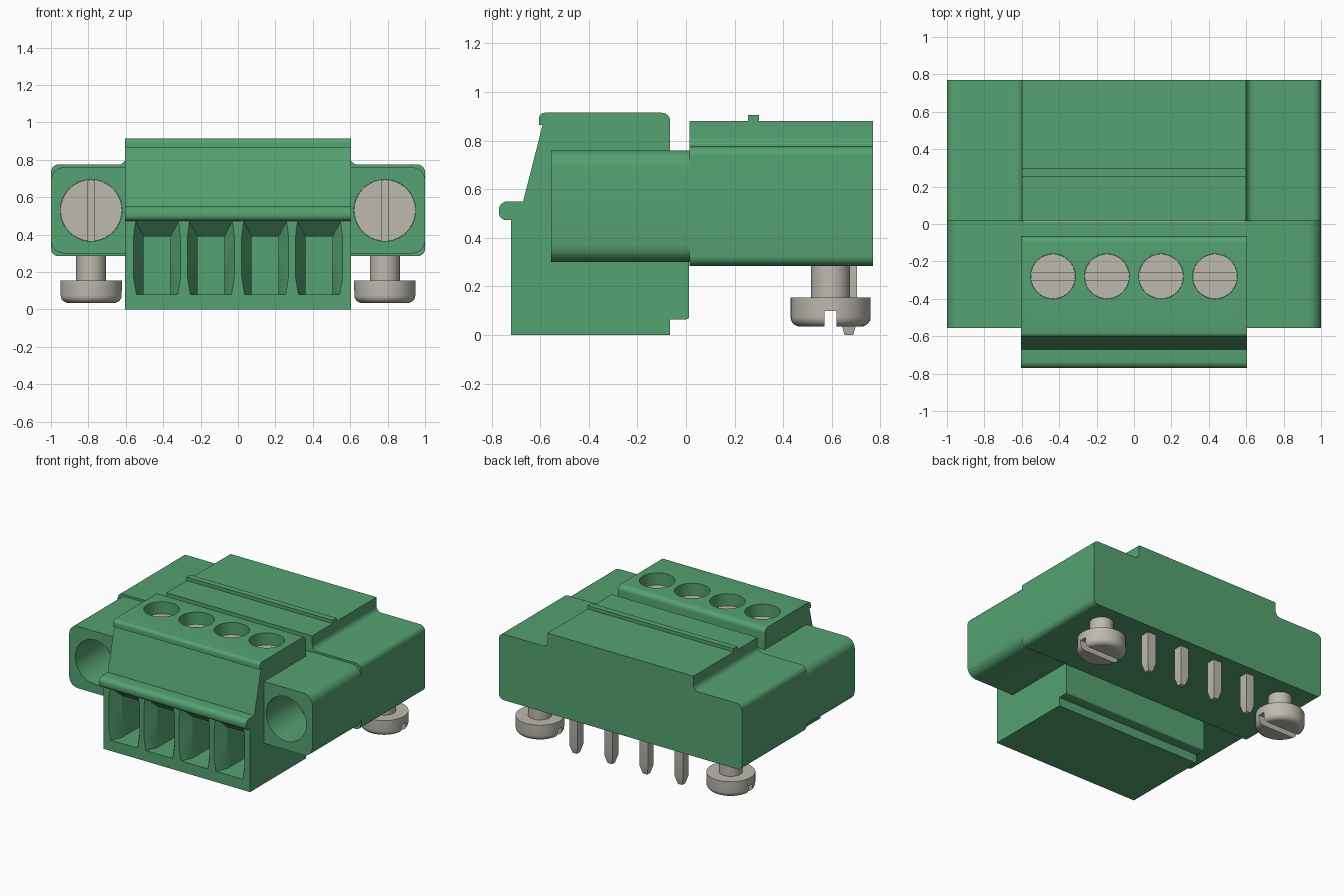
import bpy, bmesh, math
from mathutils import Matrix, Vector

if "Cube" in bpy.data.objects:
    bpy.data.objects.remove(bpy.data.objects["Cube"])


def material(name, rgb):
    m = bpy.data.materials.new(name)
    m.use_nodes = True
    m.diffuse_color = (*rgb, 1)
    m.node_tree.nodes["Principled BSDF"].inputs["Base Color"].default_value = (*rgb, 1)
    return m


GREEN = material("green plastic", (0.09, 0.36, 0.165))
METAL = material("grey metal", (0.51, 0.49, 0.43))
parts = []


def finish(name, bm, mat):
    bmesh.ops.recalc_face_normals(bm, faces=bm.faces)
    me = bpy.data.meshes.new(name)
    bm.to_mesh(me)
    bm.free()
    me.materials.append(mat)
    ob = bpy.data.objects.new(name, me)
    bpy.context.collection.objects.link(ob)
    parts.append(ob)
    return ob


def rounded(points, steps=6):
    """Replace each (u, v, radius) corner by an arc."""
    out = []
    for i, (u, v, r) in enumerate(points):
        p = Vector((u, v))
        if not r:
            out.append(p)
            continue
        a = (Vector(points[i - 1][:2]) - p).normalized()
        b = (Vector(points[(i + 1) % len(points)][:2]) - p).normalized()
        half = a.angle(b) / 2
        c = p + (a + b).normalized() * r / math.sin(half)
        start, end = p + a * r / math.tan(half) - c, p + b * r / math.tan(half) - c
        sweep = start.angle_signed(end)
        for k in range(steps + 1):
            out.append(c + Matrix.Rotation(-sweep * k / steps, 2) @ start)
    return out


def loft(name, loops, mat):
    """Skin equal-length loops of 3D points and cap both ends."""
    bm = bmesh.new()
    rings = [[bm.verts.new(p) for p in loop] for loop in loops]
    n = len(rings[0])
    for a, b in zip(rings, rings[1:]):
        for i in range(n):
            j = (i + 1) % n
            bm.faces.new((a[i], a[j], b[j], b[i]))
    bm.faces.new(rings[0])
    bm.faces.new(rings[-1])
    return finish(name, bm, mat)


def prism(name, points, axis, lo, hi, mat=GREEN):
    place = {"x": lambda u, v, t: (t, u, v), "y": lambda u, v, t: (u, t, v)}[axis]
    outline = rounded(points)
    return loft(name, [[place(p.x, p.y, t) for p in outline] for t in (lo, hi)], mat)


def box(name, size, centre, mat=GREEN):
    bm = bmesh.new()
    bmesh.ops.create_cube(bm, size=1)
    bm.transform(Matrix.Translation(centre) @ Matrix.Diagonal((*size, 1)))
    return finish(name, bm, mat)


def lathe(name, profile, mat, segments=40):
    """Revolve (radius, height) points about local z."""
    loops = []
    for r, z in profile:
        angles = [math.tau * k / segments for k in range(segments)]
        loops.append([(r * math.cos(t), r * math.sin(t), z) for t in angles])
    return loft(name, loops, mat)


def cut(ob, cutters):
    for c in cutters:
        mod = ob.modifiers.new("cut", "BOOLEAN")
        mod.operation, mod.solver, mod.object = "DIFFERENCE", "EXACT", c
    dg = bpy.context.evaluated_depsgraph_get()
    me = bpy.data.meshes.new_from_object(ob.evaluated_get(dg))
    ob.modifiers.clear()
    ob.data = me
    for c in cutters:
        parts.remove(c)
        bpy.data.objects.remove(c)


def screw(name, profile, slot_width, slot_depth, matrix):
    ob = lathe(name, profile, METAL)
    top = profile[-1][1]
    cut(ob, [box("slot", (1, slot_width, slot_depth * 2), (0, 0, top), METAL)])
    ob.data.transform(matrix)


def rot(angle, axis):
    return Matrix.Rotation(math.radians(angle), 4, axis)


POLES = [-0.433, -0.145, 0.145, 0.433]
SCREW_X = 0.785

# Rear header shell with stepped shoulders
right = [(1, 0.285, 0.04), (1, 0.775, 0.04), (0.6, 0.775, 0.04), (0.6, 0.88, 0)]
left = [(-u, v, r) for u, v, r in reversed(right)]
prism("header_body", right + left, "y", 0.015, 0.77)
box("header_ridge", (1.2, 0.045, 0.035), (0, 0.277, 0.8875))

# Plug body with lip, sloping front and rear foot
plug = prism("plug_body", [
    (-0.72, 0, 0), (-0.065, 0, 0), (-0.065, 0.065, 0), (0.013, 0.065, 0.012),
    (0.013, 0.76, 0), (-0.065, 0.76, 0), (-0.065, 0.915, 0.035),
    (-0.605, 0.915, 0.025), (-0.605, 0.865, 0), (-0.59, 0.865, 0),
    (-0.67, 0.55, 0), (-0.77, 0.55, 0.035), (-0.77, 0.473, 0.03),
    (-0.72, 0.473, 0)], "x", -0.603, 0.603)

# Wire entries and screw wells in the plug
cutters = []
outer = [(0.11, 0.08), (0.125, 0.17), (0.125, 0.39), (0.115, 0.472)]
inner = [(0.072, 0.08), (0.072, 0.16), (0.072, 0.31), (0.072, 0.39)]
for x in POLES:
    loops = []
    for half, y in ((outer, -0.8), (outer, -0.72), (inner, -0.64), (inner, -0.42)):
        sides = half + [(-u, v) for u, v in reversed(half)]
        loops.append([(x + u, y, v) for u, v in sides])
    cutters.append(loft("entry", loops, GREEN))
    well = lathe("well", [(0.12, 0.78), (0.12, 1)], GREEN)
    well.data.transform(Matrix.Translation((x, -0.28, 0)))
    cutters.append(well)
cut(plug, cutters)

# Clamp screws and contact pins, one per pole
for i, x in enumerate(POLES, 1):
    screw(f"clamp_screw_{i}", [(0.119, -0.05), (0.119, 0)], 0.04, 0.025,
          Matrix.Translation((x, -0.28, 0.825)))
    loops = []
    for s, z in ((0.018, 0), (0.034, 0.06), (0.034, 0.3)):
        corners = ((-s, -s), (s, -s), (s, s), (-s, s))
        loops.append([(x + u, 0.67 + v, z) for u, v in corners])
    loft(f"contact_pin_{i}", loops, METAL)

for side, s in (("left", 1), ("right", -1)):
    # Flange wing with its screw bore
    wing = prism(f"{side}_wing", [
        (s * 0.59, 0.3, 0), (s, 0.3, 0.07), (s, 0.76, 0.07), (s * 0.59, 0.76, 0)],
        "y", -0.555, 0.015)
    bore = lathe("bore", [(0.165, 0), (0.165, 0.6)], GREEN)
    bore.data.transform(Matrix.Translation((s * SCREW_X, -0.14, 0.53)) @ rot(90, "X"))
    cut(wing, [bore])
    screw(f"{side}_flange_screw", [(0.164, -0.07), (0.164, 0)], 0.035, 0.03,
          Matrix.Translation((s * SCREW_X, -0.2, 0.53)) @ rot(90, "X") @ rot(90, "Z"))
    # Mounting screw under the header
    edge = [(0.125 + 0.04 * math.cos(math.radians(a)), 0.08 + 0.04 * math.sin(math.radians(a)))
            for a in range(0, 91, 15)]
    screw(f"{side}_mounting_screw", [(0.08, -0.14), (0.08, 0), (0.165, 0)] + edge, 0.05, 0.065,
          Matrix.Translation((s * SCREW_X, 0.595, 0.155)) @ rot(180, "X"))

# Smooth the rounded surfaces and keep the corners crisp
bpy.ops.object.select_all(action="DESELECT")
for ob in parts:
    ob.select_set(True)
bpy.context.view_layer.objects.active = parts[0]
bpy.ops.object.shade_smooth_by_angle(angle=math.radians(30))
